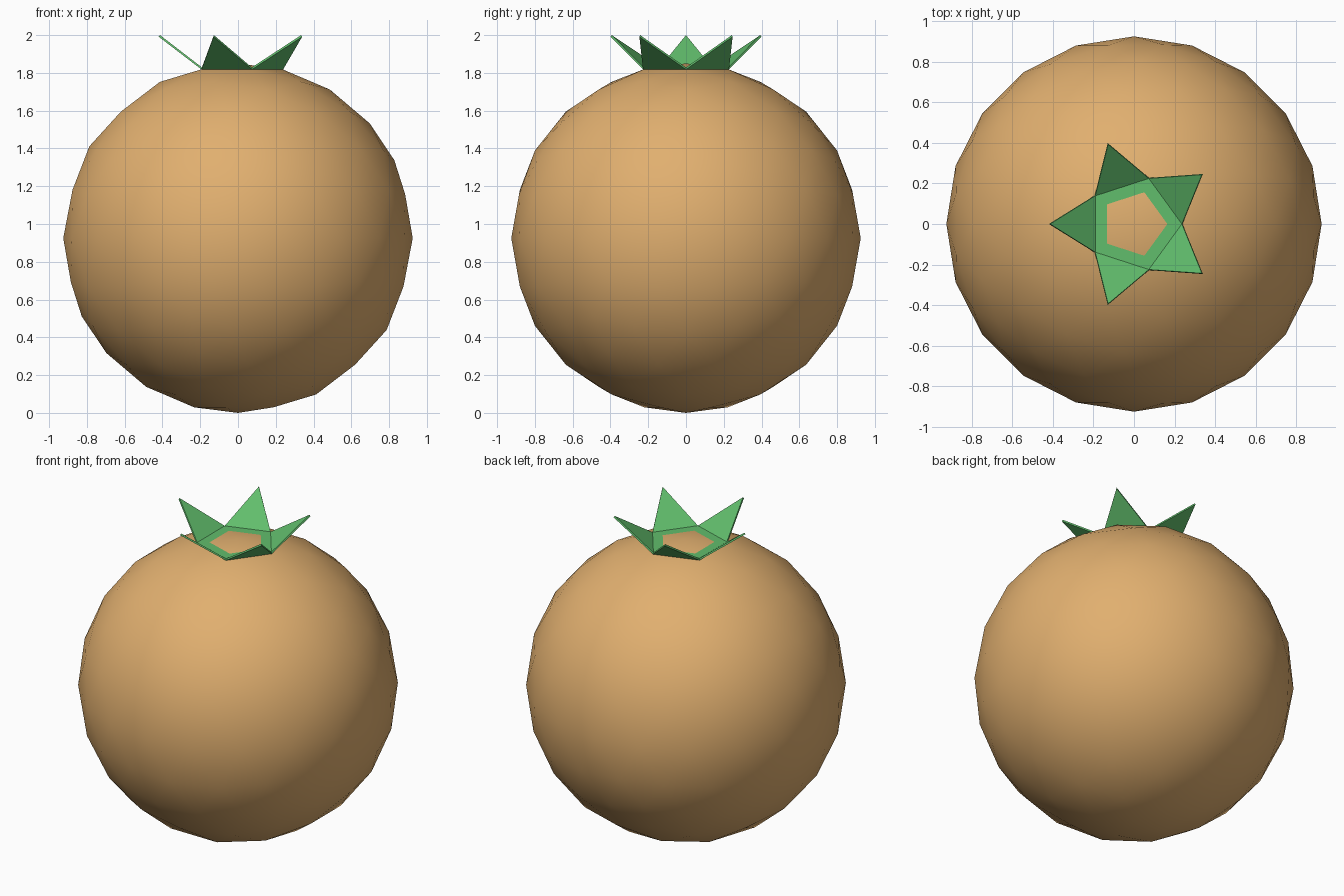
import bpy, bmesh
from math import cos, sin, pi

if "Cube" in bpy.data.objects:
    bpy.data.objects.remove(bpy.data.objects["Cube"])


def colour(obj, name, rgb):
    mat = bpy.data.materials.new(name)
    mat.diffuse_color = (*rgb, 1)
    mat.use_nodes = True
    mat.node_tree.nodes["Principled BSDF"].inputs["Base Color"].default_value = mat.diffuse_color
    obj.data.materials.append(mat)


# Round fruit body: low-poly icosphere, smooth shaded
R = 0.925
bpy.ops.mesh.primitive_ico_sphere_add(subdivisions=3, radius=R, location=(0, 0, R))
body = bpy.context.object
body.name = "fruit_body"
bpy.ops.object.shade_smooth()
colour(body, "fruit_skin", (0.75, 0.43, 0.16))

# Five-pointed crown: flat pentagon base with raised triangular leaves
bm = bmesh.new()


def ring(radius, z, start):
    return [bm.verts.new((radius * cos(start + i * 2 * pi / 5),
                          radius * sin(start + i * 2 * pi / 5), z)) for i in range(5)]


base = ring(0.236, 1.829, 0)
tips = ring(0.413, 2.0, pi / 5)
bm.faces.new(base)
for i in range(5):
    bm.faces.new((base[i], tips[i], base[(i + 1) % 5]))
mesh = bpy.data.meshes.new("leaf_crown")
bm.to_mesh(mesh)
bm.free()
crown = bpy.data.objects.new("leaf_crown", mesh)
bpy.context.collection.objects.link(crown)
colour(crown, "leaf_green", (0.12, 0.51, 0.15))

# Thin leaf thickness, grown downwards
solid = crown.modifiers.new("thickness", 'SOLIDIFY')
solid.thickness = 0.011
solid.offset = -1
